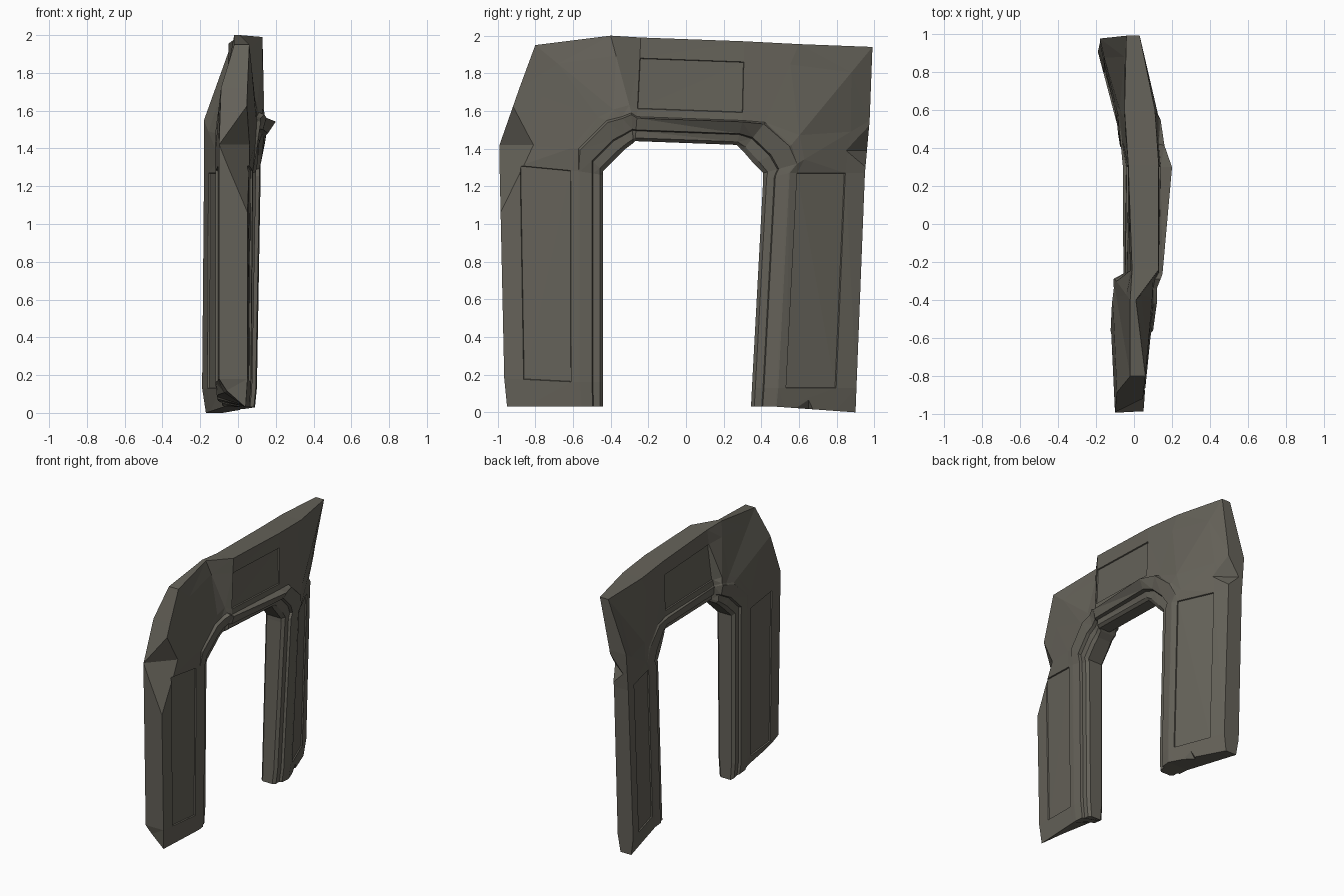
import bpy, bmesh
from mathutils import Vector

old = bpy.data.objects.get("Cube")
if old:
    bpy.data.objects.remove(old, do_unlink=True)

# Single stone colour
stone = bpy.data.materials.new("dark_stone")
stone.use_nodes = True
colour = (0.13, 0.122, 0.1, 1)
stone.diffuse_color = colour
stone.node_tree.nodes["Principled BSDF"].inputs["Base Color"].default_value = colour

# Stations along the arch: opening edge, trim edge and outer edge, each as y, z
path = [
    (-.44, .03, -.56, .03, -.95, .03),
    (-.44, .16, -.57, .16, -.965, .18),
    (-.44, 1.26, -.57, 1.28, -.99, 1.32),
    (-.44, 1.28, -.57, 1.4, -.99, 1.42),
    (-.36, 1.36, -.42, 1.55, -.885, 1.72),
    (-.32, 1.4, -.34, 1.57, -.8, 1.95),
    (-.28, 1.43, -.29, 1.59, -.4, 2),
    (-.27, 1.44, -.26, 1.57, -.24, 1.99),
    (.27, 1.42, .3, 1.55, .31, 1.97),
    (.3, 1.39, .42, 1.54, .6, 1.955),
    (.36, 1.32, .56, 1.42, .99, 1.94),
    (.41, 1.27, .59, 1.32, .975, 1.55),
    (.41, 1.24, .55, 1.27, .95, 1.27),
    (.35, .13, .49, .13, .905, .13),
    (.345, .03, .48, .03, .9, 0),
]
# Wall depth per station: trim x on both sides, outer x on both sides, trim bulge
depth = [
    (-.11, .06, -.06, .04, 0),
    (-.12, .07, -.1, .05, 0),
    (-.12, .08, -.1, .05, 0),
    (-.12, .09, -.1, .04, .01),
    (-.11, .1, -.09, .05, .02),
    (-.1, .1, -.02, .06, .02),
    (-.1, .11, -.02, .01, .03),
    (-.05, .13, -.01, .13, .02),
    (-.04, .14, -.03, .13, .06),
    (-.06, .13, -.05, .11, .03),
    (-.08, .13, -.04, .03, .01),
    (-.09, .12, -.18, -.04, 0),
    (-.09, .12, -.18, -.06, 0),
    (-.08, .1, -.19, -.06, 0),
    (-.08, .09, -.17, -.08, 0),
]
# Moulding steps: fraction from opening to trim, sink depth, bulge share
moulding = [(0, .045, 0), (.13, .025, 0), (.42, .025, .2), (.46, .006, .4),
            (.94, 0, 1), (1, 0, 0)]
wall = [.1, .74, 1]
panel_starts = (1, 7, 12)

bm = bmesh.new()


def section(place, deep, side):
    """One row of vertices from the opening to the outer edge on one side."""
    inner, trim, outer = (Vector(place[i:i + 2]) for i in (0, 2, 4))
    sign = 1 if side else -1
    x_trim, x_outer = deep[side], deep[side + 2]
    bulge = deep[4] * (1 if side else .3)
    row = []
    for f, sink, share in moulding:
        p = inner.lerp(trim, f)
        row.append(bm.verts.new((x_trim + sign * (bulge * share - sink), p.x, p.y)))
    for f in wall:
        p = trim.lerp(outer, f)
        row.append(bm.verts.new((x_trim + (x_outer - x_trim) * f, p.x, p.y)))
    return row


sides = [[section(p, d, side) for p, d in zip(path, depth)] for side in (0, 1)]
panels = []
panel_ring = len(moulding)
for rows in sides:
    for s in range(len(rows) - 1):
        for r in range(len(rows[s]) - 1):
            face = bm.faces.new((rows[s][r], rows[s + 1][r],
                                 rows[s + 1][r + 1], rows[s][r + 1]))
            if s in panel_starts and r == panel_ring:
                panels.append(face)

# Opening jamb, outer rim and feet join the two sides
right, left = sides
for s in range(len(path) - 1):
    for r in (0, -1):
        bm.faces.new((right[s][r], right[s + 1][r], left[s + 1][r], left[s][r]))
for s in (0, -1):
    for r in range(len(left[s]) - 1):
        bm.faces.new((right[s][r], right[s][r + 1], left[s][r + 1], left[s][r]))

# The front foot is worn away on its far side
for i, vert in enumerate(right[0]):
    vert.co.z += .011 * i
bmesh.ops.recalc_face_normals(bm, faces=bm.faces)

# Recessed panels
bmesh.ops.inset_individual(bm, faces=panels, thickness=.004, depth=-.009)
bmesh.ops.triangulate(bm, faces=[f for f in bm.faces if len(f.verts) == 4])

mesh = bpy.data.meshes.new("stone_archway")
bm.to_mesh(mesh)
bm.free()
mesh.materials.append(stone)
arch = bpy.data.objects.new("stone_archway", mesh)
bpy.context.collection.objects.link(arch)


def chip(name, centre, radii):
    """Knock a faceted chip out of an edge."""
    cut = bmesh.new()
    bmesh.ops.create_uvsphere(cut, u_segments=4, v_segments=2, radius=1)
    bmesh.ops.scale(cut, vec=radii, verts=cut.verts)
    bmesh.ops.translate(cut, vec=centre, verts=cut.verts)
    data = bpy.data.meshes.new(name)
    cut.to_mesh(data)
    cut.free()
    data.materials.append(stone)
    cutter = bpy.data.objects.new(name, data)
    bpy.context.collection.objects.link(cutter)
    cutter.hide_render = True
    mod = arch.modifiers.new(name, "BOOLEAN")
    mod.operation = "DIFFERENCE"
    mod.solver = "EXACT"
    mod.object = cutter
    bpy.context.view_layer.objects.active = arch
    bpy.ops.object.modifier_apply(modifier=name)
    bpy.data.objects.remove(cutter, do_unlink=True)


chip("back_edge_chip", (0, .98, 1.39), (.17, .13, .19))
chip("back_foot_chip", (.06, .65, -.03), (.1, .13, .14))
chip("front_edge_chip", (.07, -.99, 1.42), (.17, .19, .42))
